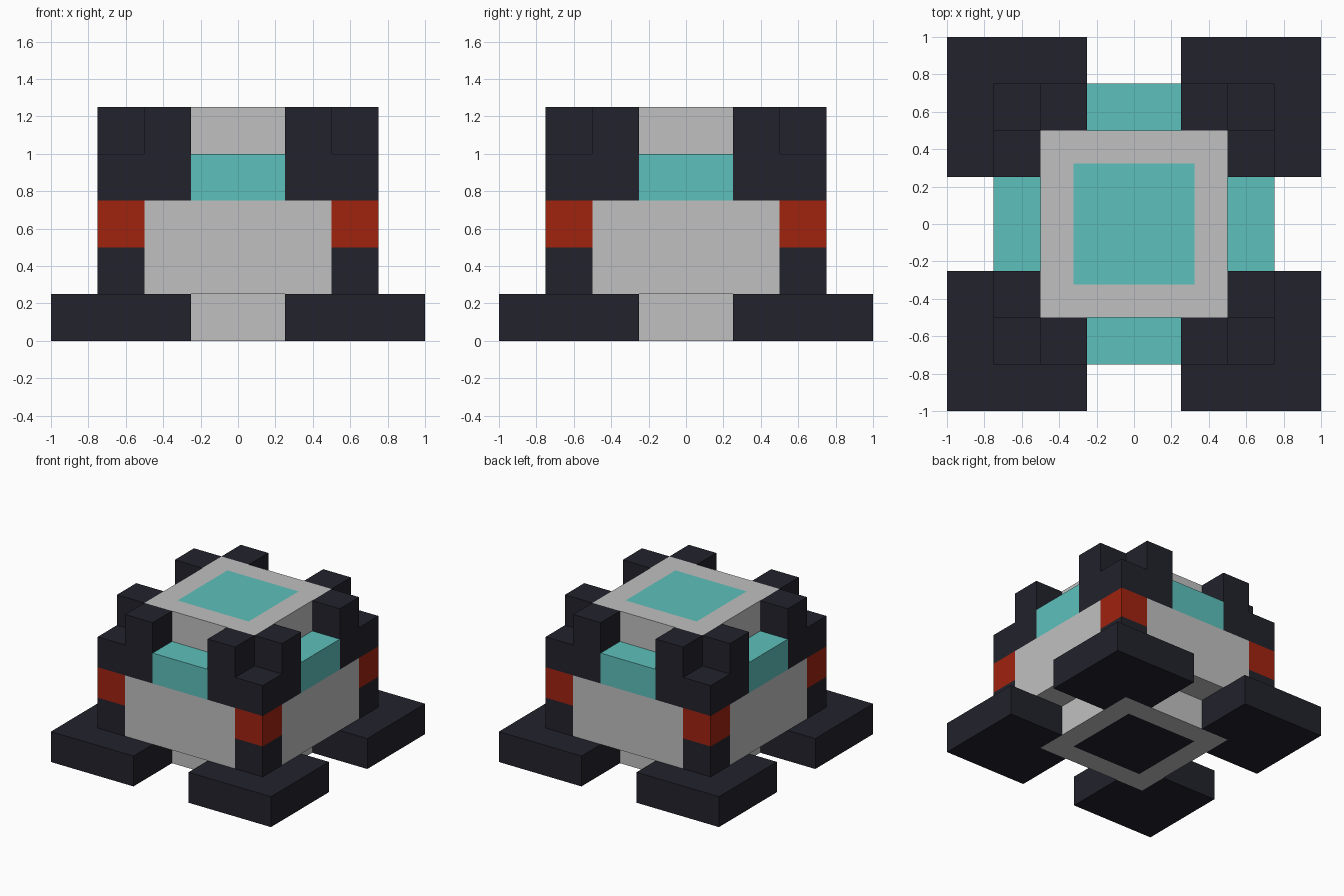
import bpy, bmesh
from math import pi
from mathutils import Matrix

cube = bpy.data.objects.get("Cube")
if cube:
    bpy.data.objects.remove(cube, do_unlink=True)


def material(name, rgb):
    linear = [((c / 255 + 0.055) / 1.055) ** 2.4 for c in rgb] + [1]
    mat = bpy.data.materials.new(name)
    mat.use_nodes = True
    mat.diffuse_color = linear
    mat.node_tree.nodes["Principled BSDF"].inputs["Base Color"].default_value = linear
    return mat


dark = material("charcoal", (34, 34, 44))
grey = material("light grey", (192, 192, 192))
teal = material("teal", (93, 192, 188))
red = material("red", (160, 35, 15))


def finish(name, bm, mats):
    bmesh.ops.recalc_face_normals(bm, faces=bm.faces[:])
    mesh = bpy.data.meshes.new(name)
    bm.to_mesh(mesh)
    bm.free()
    for mat in mats:
        mesh.materials.append(mat)
    obj = bpy.data.objects.new(name, mesh)
    bpy.context.collection.objects.link(obj)
    return obj


def prism(name, outline, z0, z1, mat, quarter):
    """Extrude a plan outline upward and turn it to one of four quarters."""
    bm = bmesh.new()
    base = bm.faces.new([bm.verts.new((x, y, z0)) for x, y in outline])
    top = bmesh.ops.extrude_face_region(bm, geom=[base])["geom"]
    verts = [v for v in top if isinstance(v, bmesh.types.BMVert)]
    bmesh.ops.translate(bm, verts=verts, vec=(0, 0, z1 - z0))
    bmesh.ops.rotate(bm, verts=bm.verts[:], matrix=Matrix.Rotation(quarter * pi / 2, 3, "Z"))
    return finish(name, bm, [mat])


def rect(x0, y0, x1, y1):
    return [(x0, y0), (x1, y0), (x1, y1), (x0, y1)]


def angle_block(outer):
    """L-shaped plan that wraps a corner of the core."""
    return [(.25, .5), (.5, .5), (.5, .25), (outer, .25), (outer, outer), (.25, outer)]


# Central core with an inset square on the top and the underside
bm = bmesh.new()
bmesh.ops.create_cube(bm, size=1, matrix=Matrix.Translation((0, 0, .625)) @ Matrix.Diagonal((1, 1, 1.25, 1)))
bm.normal_update()
caps = [f for f in bm.faces if abs(f.normal.z) > .9]
bmesh.ops.inset_individual(bm, faces=caps, thickness=.25)
for f in caps:
    f.material_index = 1 if f.calc_center_median().z > 1 else 2
finish("core", bm, [grey, teal, dark])

# Sides and corners, repeated around the core
sides = ["back", "left", "front", "right"]
corners = ["back_left", "back_right", "front_right", "front_left"]
for q in range(4):
    side = ["back", "right", "front", "left"][q]
    prism(side + "_wall", rect(-.5, .5, .5, .75), .25, .75, grey, q)
    prism(side + "_window", rect(-.25, .5, .25, .75), .75, 1, teal, q)

    corner = corners[q]
    prism(corner + "_foot", angle_block(1), 0, .25, dark, q)
    prism(corner + "_post", rect(.5, .5, .75, .75), .25, .5, dark, q)
    prism(corner + "_light", rect(.5, .5, .75, .75), .5, .75, red, q)
    prism(corner + "_bracket", angle_block(.75), .75, 1, dark, q)
    prism(corner + "_battlement_a", rect(.25, .5, .5, .75), 1, 1.25, dark, q)
    prism(corner + "_battlement_b", rect(.5, .25, .75, .5), 1, 1.25, dark, q)
